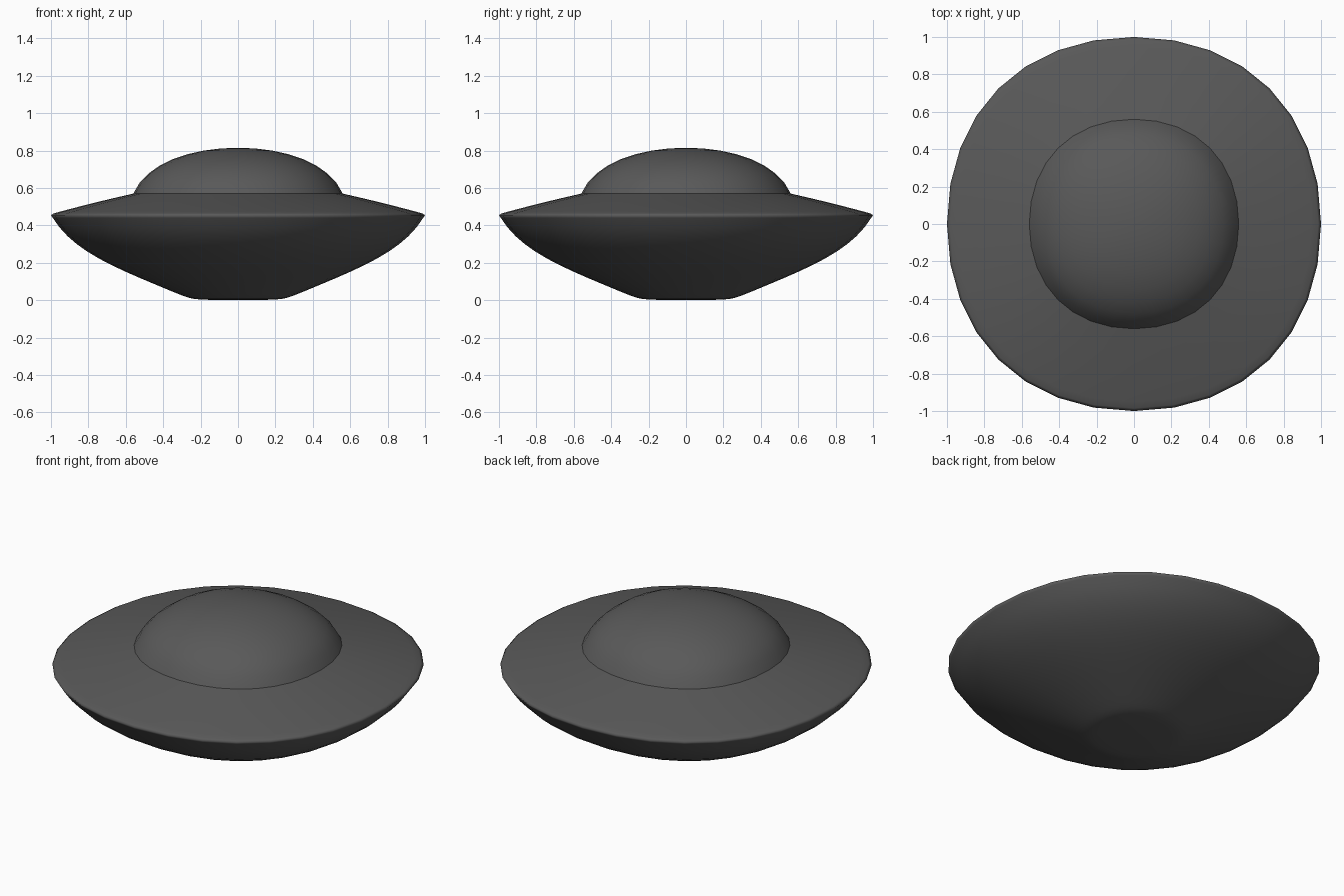
import bpy
import bmesh
import math
from mathutils import Vector
from mathutils.geometry import interpolate_bezier

cube = bpy.data.objects.get("Cube")
if cube:
    bpy.data.objects.remove(cube, do_unlink=True)

# Single dark grey finish
grey = bpy.data.materials.new("dark_grey")
grey.use_nodes = True
colour = (0.1, 0.1, 0.1, 1)
grey.diffuse_color = colour
grey.node_tree.nodes["Principled BSDF"].inputs["Base Color"].default_value = colour

STEPS = 8      # segments per quarter turn
FULLNESS = 0.6  # slightly squarer than a true circle


def unit_outline():
    """Closed outline of radius one, made from four equal curved quarters."""
    quarter = interpolate_bezier(Vector((1, 0)), Vector((1, FULLNESS)),
                                 Vector((FULLNESS, 1)), Vector((0, 1)), STEPS + 1)[:-1]
    points = [Vector((p[0], p[1])) for p in quarter]
    outline = []
    for _ in range(4):
        outline += points
        points = [Vector((-p.y, p.x)) for p in points]
    return outline


def curve(a, b, c, d, steps):
    """Profile points (radius, height) along one curve."""
    pts = interpolate_bezier(*[Vector(p) for p in (a, b, c, d)], steps + 1)
    return [(p[0], p[1]) for p in pts]


def lathe(name, profile):
    """Sweep a profile round the outline; zero radius closes to a point."""
    outline = unit_outline()
    bm = bmesh.new()
    rings = []
    for r, z in profile:
        if r < 1e-4:
            rings.append([bm.verts.new((0, 0, z))] * len(outline))
        else:
            rings.append([bm.verts.new((p.x * r, p.y * r, z)) for p in outline])
    for low, high in zip(rings, rings[1:]):
        for i in range(len(outline)):
            j = (i + 1) % len(outline)
            corners = list(dict.fromkeys((low[i], low[j], high[j], high[i])))
            bm.faces.new(corners)
    mesh = bpy.data.meshes.new(name)
    bm.to_mesh(mesh)
    bm.free()
    mesh.materials.append(grey)
    mesh.shade_smooth()
    obj = bpy.data.objects.new(name, mesh)
    bpy.context.collection.objects.link(obj)
    return obj


# Saucer hull: flat base, rounded corner, swelling underside, thin lip, sloping deck
base = [(0, 0), (0.12, 0.001)]
corner = curve((0.2, 0.004), (0.25, 0.006), (0.27, 0.015), (0.31, 0.03), 4)
underside = curve((0.36, 0.05), (0.66, 0.175), (0.88, 0.26), (0.99, 0.44), 10)
lip = [(1.0, 0.455), (0.985, 0.464)]
deck = [(0.95, 0.474), (0.82, 0.508), (0.69, 0.54), (0.56, 0.57)]
lathe("saucer_hull", base + corner + underside + lip + deck)

# Domed cabin on top
dome = curve((0.56, 0.57), (0.49, 0.735), (0.25, 0.815), (0, 0.815), 8)
lathe("cabin_dome", dome)
